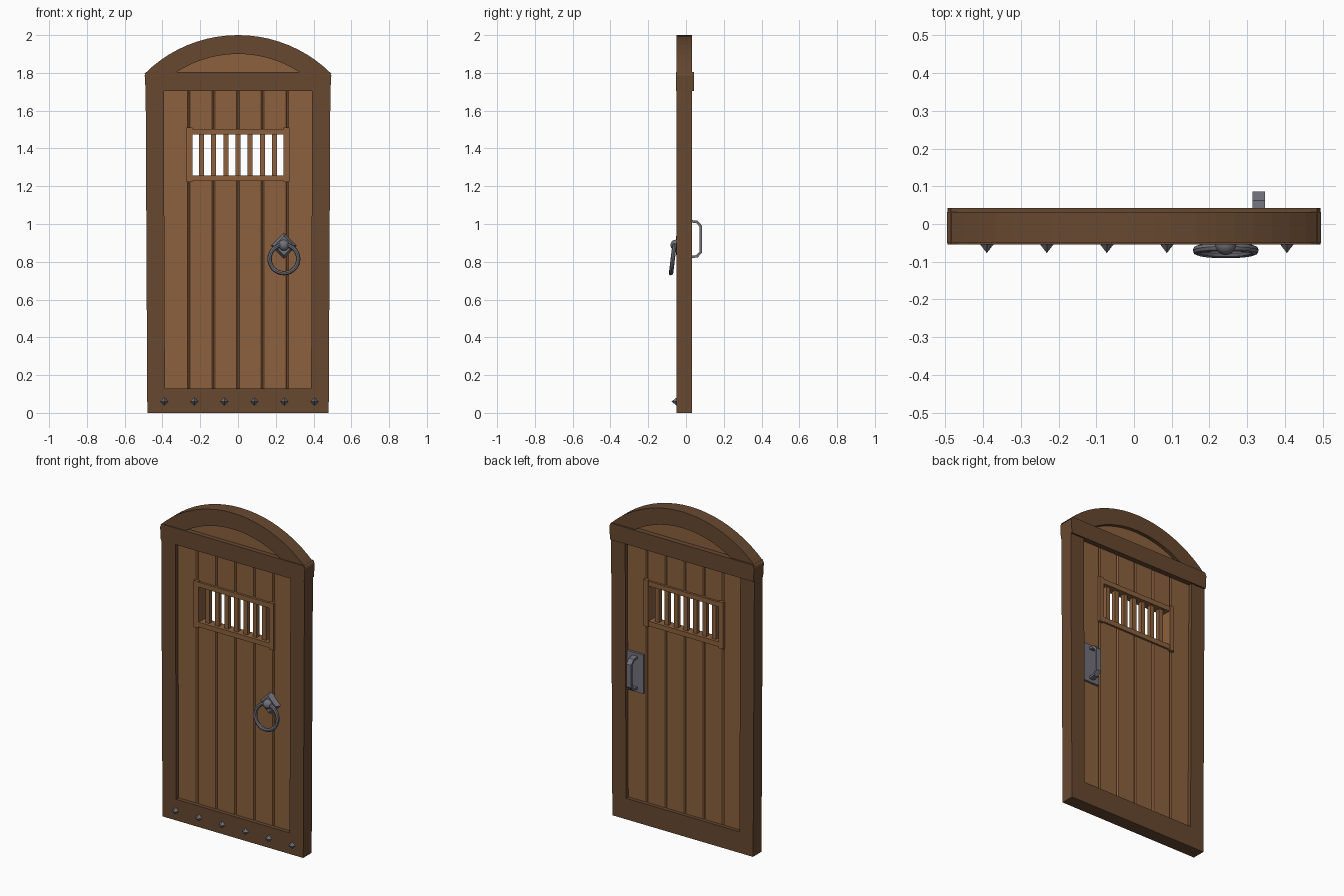
import bpy, bmesh, math
from mathutils import Vector, Matrix

if "Cube" in bpy.data.objects:
    bpy.data.objects.remove(bpy.data.objects["Cube"])


def material(name, rgb):
    m = bpy.data.materials.new(name)
    m.diffuse_color = (*rgb, 1)
    m.use_nodes = True
    m.node_tree.nodes["Principled BSDF"].inputs["Base Color"].default_value = m.diffuse_color
    return m


DARK = material("dark wood", (0.135, 0.066, 0.030))
LIGHT = material("light wood", (0.262, 0.119, 0.048))
IRON = material("iron", (0.165, 0.165, 0.195))


def finish(name, bm, mat, smooth=False):
    bmesh.ops.recalc_face_normals(bm, faces=bm.faces)
    me = bpy.data.meshes.new(name)
    bm.to_mesh(me)
    bm.free()
    me.materials.append(mat)
    ob = bpy.data.objects.new(name, me)
    bpy.context.collection.objects.link(ob)
    if smooth:
        for p in me.polygons:
            p.use_smooth = True
    return ob


def prism(name, pts, axis, a, b, mat):
    """Extrude a 2D outline along an axis from a to b."""
    def place(p, t):
        return {'x': (t, p[0], p[1]), 'y': (p[0], t, p[1]), 'z': (p[0], p[1], t)}[axis]
    bm = bmesh.new()
    lo = [bm.verts.new(place(p, a)) for p in pts]
    hi = [bm.verts.new(place(p, b)) for p in pts]
    bm.faces.new(lo)
    bm.faces.new(hi[::-1])
    n = len(pts)
    for i in range(n):
        j = (i + 1) % n
        bm.faces.new((lo[i], lo[j], hi[j], hi[i]))
    return finish(name, bm, mat)


def box(name, x0, x1, y0, y1, z0, z1, mat):
    return prism(name, [(x0, z0), (x1, z0), (x1, z1), (x0, z1)], 'y', y0, y1, mat)


def cone(name, loc, r1, r2, depth, seg, mat):
    """Cone whose base sits at loc and which points to the front."""
    bm = bmesh.new()
    m = Matrix.Translation(Vector(loc) + Vector((0, -depth / 2, 0))) @ Matrix.Rotation(math.pi / 2, 4, 'X')
    bmesh.ops.create_cone(bm, cap_ends=True, segments=seg, radius1=r1, radius2=r2, depth=depth, matrix=m)
    return finish(name, bm, mat)


# Outer frame: stiles, bottom rail and header
YF, YB = -0.05, 0.032
for s, side in ((-1, "left"), (1, "right")):
    prism(side + "_stile", [(s * 0.481, 0.13), (s * 0.387, 0.13), (s * 0.393, 1.72), (s * 0.489, 1.72)],
          'y', YF, YB, DARK)
prism("bottom_rail", [(-0.48, 0), (0.48, 0), (0.481, 0.13), (-0.481, 0.13)], 'y', YF, YB, DARK)
prism("header", [(-0.489, 1.703), (0.489, 1.703), (0.494, 1.785), (0.485, 1.805), (-0.485, 1.805), (-0.494, 1.785)],
      'y', -0.054, 0.042, DARK)


# Arched top with a recessed panel
def arc(r, z_end, n=20):
    cz = 1.30
    h = math.acos((z_end - cz) / r)
    return [(r * math.sin(-h + 2 * h * i / n), cz + r * math.cos(-h + 2 * h * i / n)) for i in range(n + 1)]


outer, inner = arc(0.70, 1.795), arc(0.60, 1.795)
prism("arch", outer + inner[::-1], 'y', YF, YB, DARK)
prism("arch_panel", arc(0.61, 1.79), 'y', -0.025, 0.01, LIGHT)

# Planks with chamfered edges, the middle four cut around the window
PF, PB, C = -0.026, 0.010, 0.007
edges = [-0.40, -0.26, -0.13, 0, 0.13, 0.26, 0.40]
for i in range(6):
    a, b = edges[i], edges[i + 1]
    outline = [(a, PF + C), (a + C, PF), (b - C, PF), (b, PF + C),
               (b, PB - C), (b - C, PB), (a + C, PB), (a, PB - C)]
    spans = [(0.12, 1.72)] if i in (0, 5) else [(0.12, 1.24), (1.49, 1.72)]
    for k, (z0, z1) in enumerate(spans):
        prism(f"plank_{i + 1}_{k + 1}", outline, 'z', z0, z1, LIGHT)

# Window frame and bars
for s, side in ((-1, "left"), (1, "right")):
    box("window_post_" + side, s * 0.241, s * 0.272, -0.043, 0.026, 1.222, 1.51, LIGHT)
box("window_sill", -0.245, 0.245, -0.039, 0.022, 1.228, 1.258, LIGHT)
box("window_lintel", -0.245, 0.245, -0.039, 0.022, 1.474, 1.504, LIGHT)
for i in range(7):
    x = (i - 3) * 0.0645
    box(f"window_bar_{i + 1}", x - 0.0135, x + 0.0135, -0.021, 0.005, 1.25, 1.48, LIGHT)

# Pointed studs on the bottom rail
for i in range(6):
    cone(f"stud_{i + 1}", (-0.39 + i * 0.159, YF, 0.06), 0.021, 0, 0.027, 4, IRON)

# Front knocker: diamond plate, knob and ring
cone("knocker_plate", (0.243, -0.022, 0.885), 0.07, 0.05, 0.030, 4, IRON)
bm = bmesh.new()
bmesh.ops.create_uvsphere(bm, u_segments=16, v_segments=10, radius=0.029,
                          matrix=Matrix.Translation((0.243, -0.053, 0.888)))
finish("knocker_knob", bm, IRON, True)
bpy.ops.mesh.primitive_torus_add(location=(0.243, -0.070, 0.815), rotation=(math.radians(83), 0, 0),
                                 major_radius=0.076, minor_radius=0.0115, major_segments=28, minor_segments=8)
ring = bpy.context.object
ring.name = "knocker_ring"
ring.data.materials.append(IRON)
bpy.ops.object.shade_smooth_by_angle()

# Back pull handle on a plate
box("handle_plate", 0.275, 0.385, 0.006, 0.024, 0.80, 1.04, IRON)
half_out = [(0.02, 0.102), (0.062, 0.097), (0.086, 0.070)]
half_in = [(0.072, 0.065), (0.055, 0.085), (0.02, 0.088)]
half = half_out + half_in
out = [(y, 0.92 + d) for y, d in half_out] + [(y, 0.92 - d) for y, d in half_out[::-1]]
inn = [(y, 0.92 - d) for y, d in half_in[::-1]] + [(y, 0.92 + d) for y, d in half_in]
prism("pull_handle", out + inn, 'x', 0.314, 0.347, IRON)
